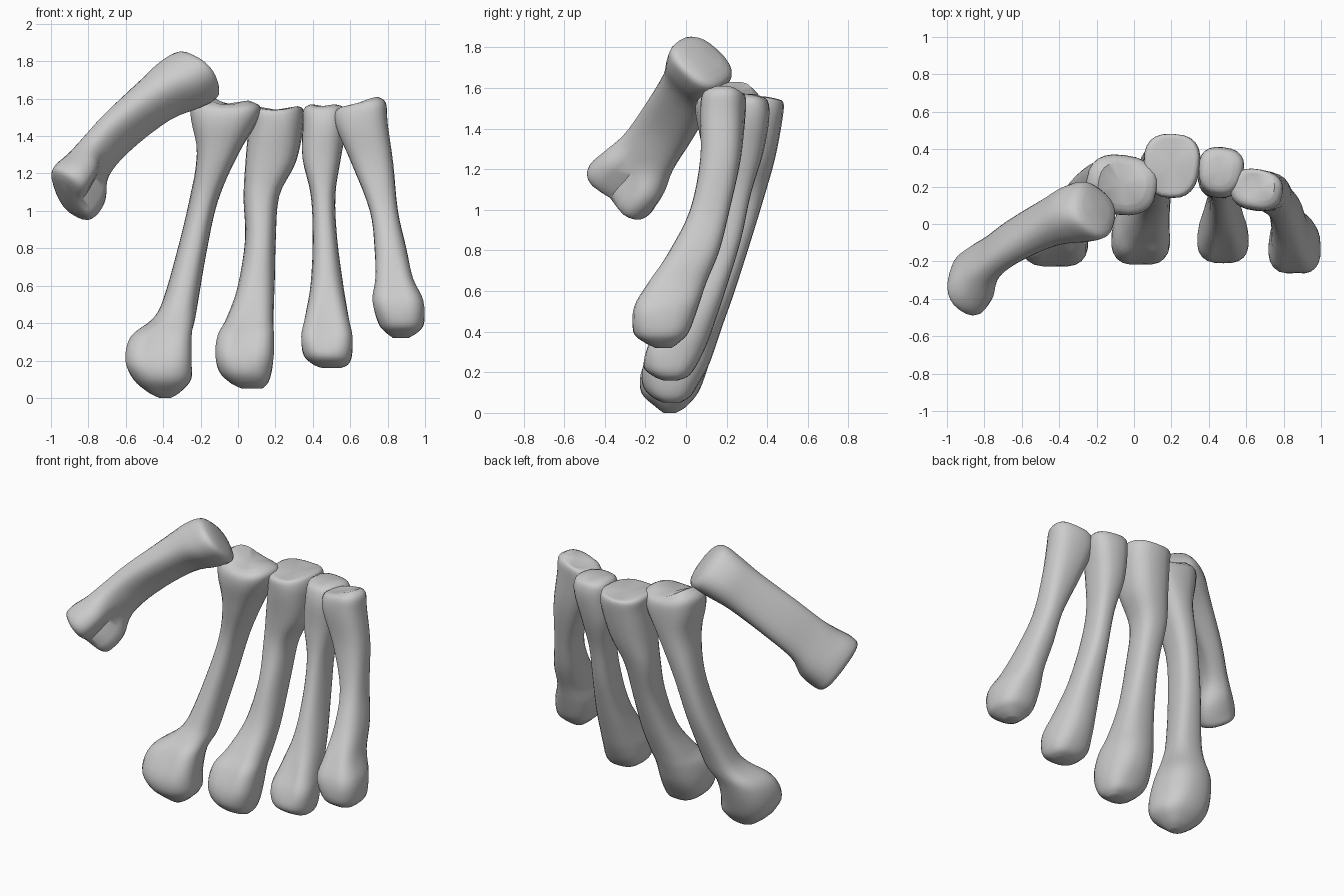
import bpy, bmesh, math
from mathutils import Matrix, Vector

SIDES, STEPS = 24, 4


def spline(p0, p1, p2, p3, t):
    return [0.5 * (2 * b + (c - a) * t + (2 * a - 5 * b + 4 * c - d) * t * t
                   + (3 * b - a - 3 * c + d) * t ** 3)
            for a, b, c, d in zip(p0, p1, p2, p3)]


def bone(name, sections, matrix=Matrix(), slope=0, saddle=0, yaw=0):
    """Loft sections (z, left, right, front, back, taper, front notch).
    slope, saddle and yaw shape the joint face at the base and fade along the shaft."""
    secs = [tuple(s) + (0,) * (7 - len(s)) for s in sections]
    rows = []
    for i in range(len(secs) - 1):
        a, d = secs[max(i - 1, 0)], secs[min(i + 2, len(secs) - 1)]
        rows += [spline(a, secs[i], secs[i + 1], d, j / STEPS) for j in range(STEPS)]
    rows.append(secs[-1])
    bm = bmesh.new()
    rings = []
    for i, (z, x0, x1, y0, y1, taper, notch) in enumerate(rows):
        fade = max(0, 1 - i / (3.5 * STEPS))
        turn = math.radians(yaw) * fade
        ring = []
        for j in range(SIDES):
            ang = 2 * math.pi * j / SIDES
            c, s = math.cos(ang), math.sin(ang)
            u = math.copysign(abs(c) ** 0.78, c)
            v = math.copysign(abs(s) ** 0.78, s)
            dx = (x1 - x0) / 2 * u * (1 + taper * v)
            dy = (y1 - y0) / 2 * v
            if v < 0:
                dy += notch * math.exp(-(u / 0.4) ** 2)
            x = (x0 + x1) / 2 + dx * math.cos(turn) - dy * math.sin(turn)
            y = (y0 + y1) / 2 + dx * math.sin(turn) + dy * math.cos(turn)
            dz = (slope * u + saddle * (u * u - 0.5)) * fade
            ring.append(bm.verts.new(matrix @ Vector((x, y, z + dz))))
        rings.append(ring)
    for r, q in zip(rings, rings[1:]):
        for j in range(SIDES):
            k = (j + 1) % SIDES
            bm.faces.new((r[j], r[k], q[k], q[j]))
    # Close both ends, the base slightly dished
    for ring, sink in ((rings[0], abs(saddle) / 2), (rings[-1], 0)):
        mid = sum((w.co for w in ring), Vector()) / SIDES
        tip = bm.verts.new(mid - Vector((0, 0, sink)))
        for j in range(SIDES):
            bm.faces.new((ring[j], ring[(j + 1) % SIDES], tip))
    bmesh.ops.recalc_face_normals(bm, faces=bm.faces)
    me = bpy.data.meshes.new(name)
    bm.to_mesh(me)
    bm.free()
    ob = bpy.data.objects.new(name, me)
    bpy.context.collection.objects.link(ob)
    bpy.context.view_layer.objects.active = ob
    ob.select_set(True)
    bpy.ops.object.shade_smooth_by_angle(angle=math.radians(45))
    ob.select_set(False)


# Index finger hand bone
bone("index_metacarpal", [
    (1.59, -.19, .06, .11, .32),
    (1.555, -.25, .12, .06, .36),
    (1.47, -.25, .10, .05, .37),
    (1.30, -.22, .00, .08, .36),
    (1.05, -.26, -.11, .11, .33, .15),
    (0.78, -.325, -.17, .06, .28, .15),
    (0.52, -.40, -.215, -.02, .20, .15),
    (0.42, -.46, -.23, -.08, .17, .05),
    (0.33, -.57, -.25, -.18, .14, -.12, .04),
    (0.20, -.60, -.25, -.235, .10, -.12, .02),
    (0.10, -.56, -.25, -.22, .06),
    (0.03, -.48, -.31, -.15, .00),
    (0.00, -.42, -.36, -.11, -.05)], slope=-.02, saddle=.04, yaw=-14)

# Middle finger hand bone
bone("middle_metacarpal", [
    (1.55, .09, .32, .18, .45, .08),
    (1.535, .055, .345, .145, .48, .08),
    (1.45, .055, .35, .14, .475, .08),
    (1.26, .04, .31, .16, .44),
    (1.08, .03, .22, .16, .39, .1),
    (0.85, .04, .20, .10, .32, .15),
    (0.60, .00, .195, .02, .24, .1),
    (0.43, -.06, .19, -.10, .18, 0, .02),
    (0.34, -.105, .19, -.185, .15, -.12, .04),
    (0.23, -.12, .19, -.225, .11, -.1, .02),
    (0.14, -.10, .18, -.215, .06),
    (0.08, -.04, .16, -.17, .02),
    (0.05, .02, .13, -.11, -.03)], saddle=.02, yaw=-4)

# Ring finger hand bone
bone("ring_metacarpal", [
    (1.565, .39, .52, .21, .36),
    (1.54, .35, .575, .165, .40, .1),
    (1.45, .345, .58, .14, .41, .1),
    (1.28, .345, .55, .14, .38),
    (1.08, .39, .52, .12, .32, .1),
    (0.85, .40, .53, .06, .27, .1),
    (0.62, .39, .56, -.03, .20, .1),
    (0.44, .36, .59, -.14, .14, -.05, .03),
    (0.33, .34, .61, -.205, .10, -.12, .03),
    (0.23, .35, .61, -.21, .05),
    (0.18, .40, .59, -.16, .01),
    (0.16, .45, .55, -.11, -.04)], saddle=.01, yaw=-12)

# Little finger hand bone
bone("little_metacarpal", [
    (1.585, .61, .75, .13, .26),
    (1.56, .53, .79, .085, .29),
    (1.46, .525, .80, .07, .29),
    (1.25, .61, .83, .07, .27),
    (1.00, .705, .855, .02, .215),
    (0.80, .73, .90, -.08, .165),
    (0.64, .735, .935, -.20, .10, -.1, .02),
    (0.52, .72, .99, -.27, .06, -.1, .02),
    (0.40, .75, .995, -.26, .015),
    (0.35, .79, .96, -.21, -.03),
    (0.32, .83, .91, -.15, -.07)], slope=.025, yaw=-16)

# Thumb hand bone, lofted in its own slanted frame
axis = Vector((.63, .42, .65)).normalized()
back = Vector((-.745, .553, .366))
back = (back - axis * back.dot(axis)).normalized()
side = back.cross(axis).normalized()
if side.y > 0:
    side = -side
thumb = Matrix((side, back, axis)).transposed().to_4x4()
thumb.translation = (-.28, .08, 1.72)
bone("thumb_metacarpal", [
    (0.075, -.08, .09, -.13, .05),
    (0.045, -.16, .15, -.19, .10),
    (-0.06, -.16, .15, -.16, .14),
    (-0.22, -.145, .14, -.07, .145),
    (-0.50, -.145, .145, -.015, .15),
    (-0.70, -.15, .15, -.03, .14),
    (-0.82, -.185, .17, -.11, .14, -.05, .07),
    (-0.92, -.19, .19, -.14, .14, -.05, .07),
    (-0.975, -.18, .18, -.12, .12, 0, .05),
    (-0.995, -.11, .13, -.05, .06)], thumb)
